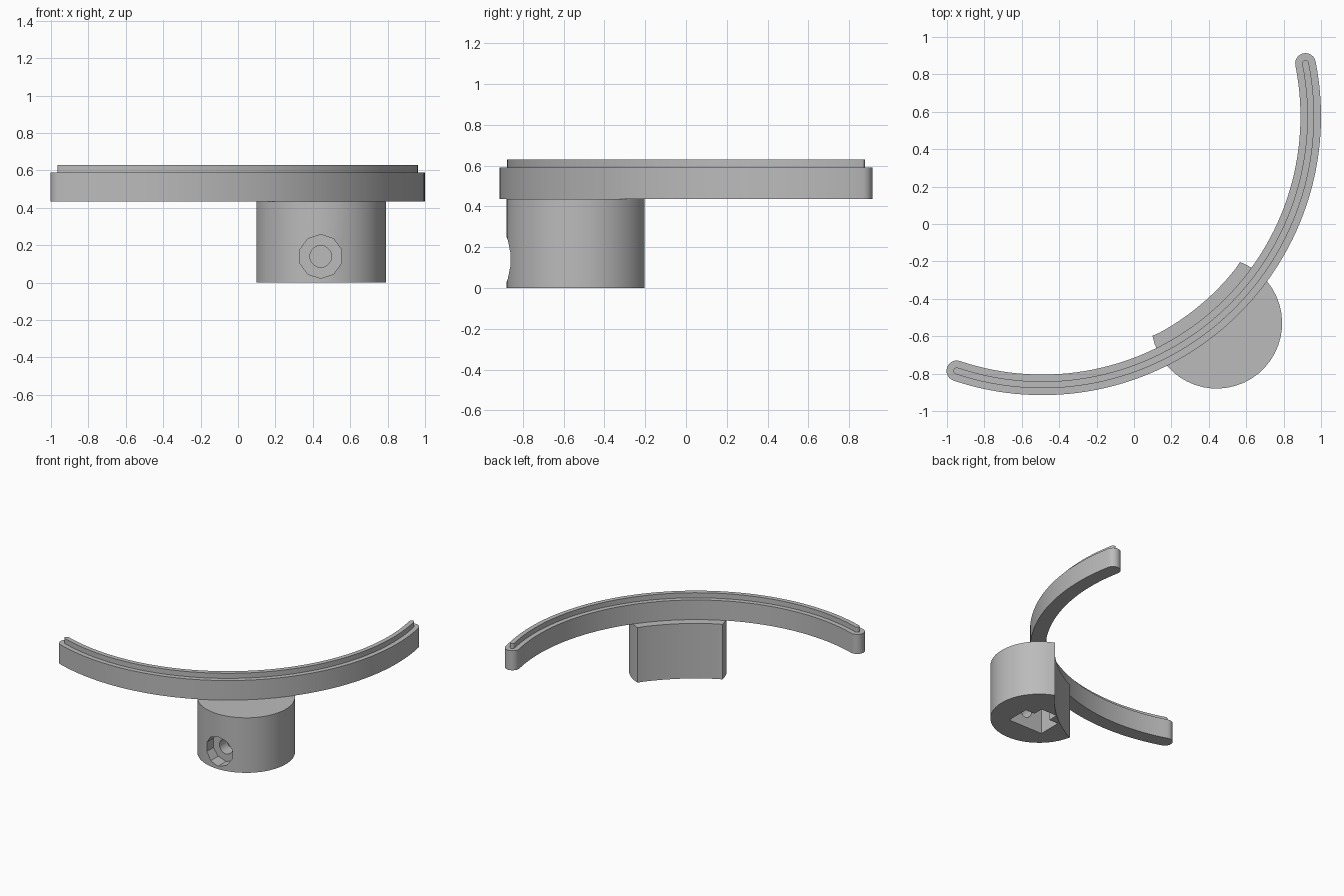
import bpy, bmesh, math
from mathutils import Vector

cube = bpy.data.objects.get("Cube")
if cube:
    bpy.data.objects.remove(cube, do_unlink=True)

grey = bpy.data.materials.new("plain_grey")
grey.use_nodes = True
GREY = (0.5, 0.5, 0.5, 1)
grey.diffuse_color = GREY
grey.node_tree.nodes["Principled BSDF"].inputs["Base Color"].default_value = GREY

ARC = Vector((-0.49, 0.575))     # centre of the rail curve
HUB = Vector((0.442, -0.53))     # centre of the mounting boss
R_MID = 1.435


def arc(centre, radius, start, end, steps):
    """Points along a circular arc, angles in degrees."""
    pts = []
    for i in range(steps + 1):
        a = math.radians(start + (end - start) * i / steps)
        pts.append(centre + radius * Vector((math.cos(a), math.sin(a))))
    return pts


def extrude(name, outline, z0, z1):
    """Closed prism from a plan outline."""
    bm = bmesh.new()
    face = bm.faces.new([bm.verts.new((p[0], p[1], z0)) for p in outline])
    top = bmesh.ops.extrude_face_region(bm, geom=[face])["geom"]
    moved = [v for v in top if isinstance(v, bmesh.types.BMVert)]
    bmesh.ops.translate(bm, verts=moved, vec=(0, 0, z1 - z0))
    bmesh.ops.remove_doubles(bm, verts=bm.verts, dist=0.0001)
    bmesh.ops.recalc_face_normals(bm, faces=bm.faces)
    mesh = bpy.data.meshes.new(name)
    bm.to_mesh(mesh)
    bm.free()
    obj = bpy.data.objects.new(name, mesh)
    bpy.context.collection.objects.link(obj)
    mesh.materials.append(grey)
    return obj


def activate(obj):
    bpy.ops.object.select_all(action='DESELECT')
    obj.select_set(True)
    bpy.context.view_layer.objects.active = obj


def smooth(obj):
    activate(obj)
    bpy.ops.object.shade_smooth_by_angle(angle=math.radians(30))


def cut(obj, cutter):
    activate(obj)
    mod = obj.modifiers.new("cut", 'BOOLEAN')
    mod.operation = 'DIFFERENCE'
    mod.solver = 'EXACT'
    mod.object = cutter
    bpy.ops.object.modifier_apply(modifier=mod.name)
    bpy.data.objects.remove(cutter, do_unlink=True)


def band(half_width):
    """Curved strip with round ends."""
    lo, hi = -108.6, 11.4
    end_lo, end_hi = arc(ARC, R_MID, lo, hi, 1)
    return (arc(ARC, R_MID + half_width, lo, hi, 64)
            + arc(end_hi, half_width, hi, hi + 180, 12)[1:-1]
            + arc(ARC, R_MID - half_width, hi, lo, 64)
            + arc(end_lo, half_width, lo + 180, lo + 360, 12)[1:-1])


# Curved rail and the thin ridge along its top
smooth(extrude("curved_rail", band(0.055), 0.435, 0.59))
smooth(extrude("top_ridge", band(0.018), 0.59, 0.63))

# Round boss with a concave back that follows the rail
AXIS, SPAN, BACK = -49.9, 119, 13.4
boss = extrude("mounting_boss",
               arc(HUB, 0.35, AXIS - SPAN, AXIS + SPAN, 32)
               + arc(ARC, 1.315, AXIS + BACK, AXIS - BACK, 16)[1:-1],
               0, 0.435)

# Stepped slot in the underside
slot = [(-0.15, -0.155), (0.15, -0.155), (0.15, 0.03), (0.07, 0.03),
        (0.07, 0.11), (-0.07, 0.11), (-0.07, 0.03), (-0.15, 0.03)]
cut(boss, extrude("slot_cutter", [HUB + Vector(p) for p in slot], -0.1, 0.26))


# Screw hole from the front, with a wider ten-sided recess
def bore(radius, sides, y0, y1):
    bpy.ops.mesh.primitive_cylinder_add(
        vertices=sides, radius=radius, depth=y1 - y0,
        location=(HUB.x, (y0 + y1) / 2, 0.14), rotation=(math.pi / 2, 0, 0))
    cutter = bpy.context.object
    cutter.data.materials.append(grey)
    return cutter


cut(boss, bore(0.117, 10, -1.0, -0.78))
cut(boss, bore(0.058, 20, -0.95, -0.6))
smooth(boss)
